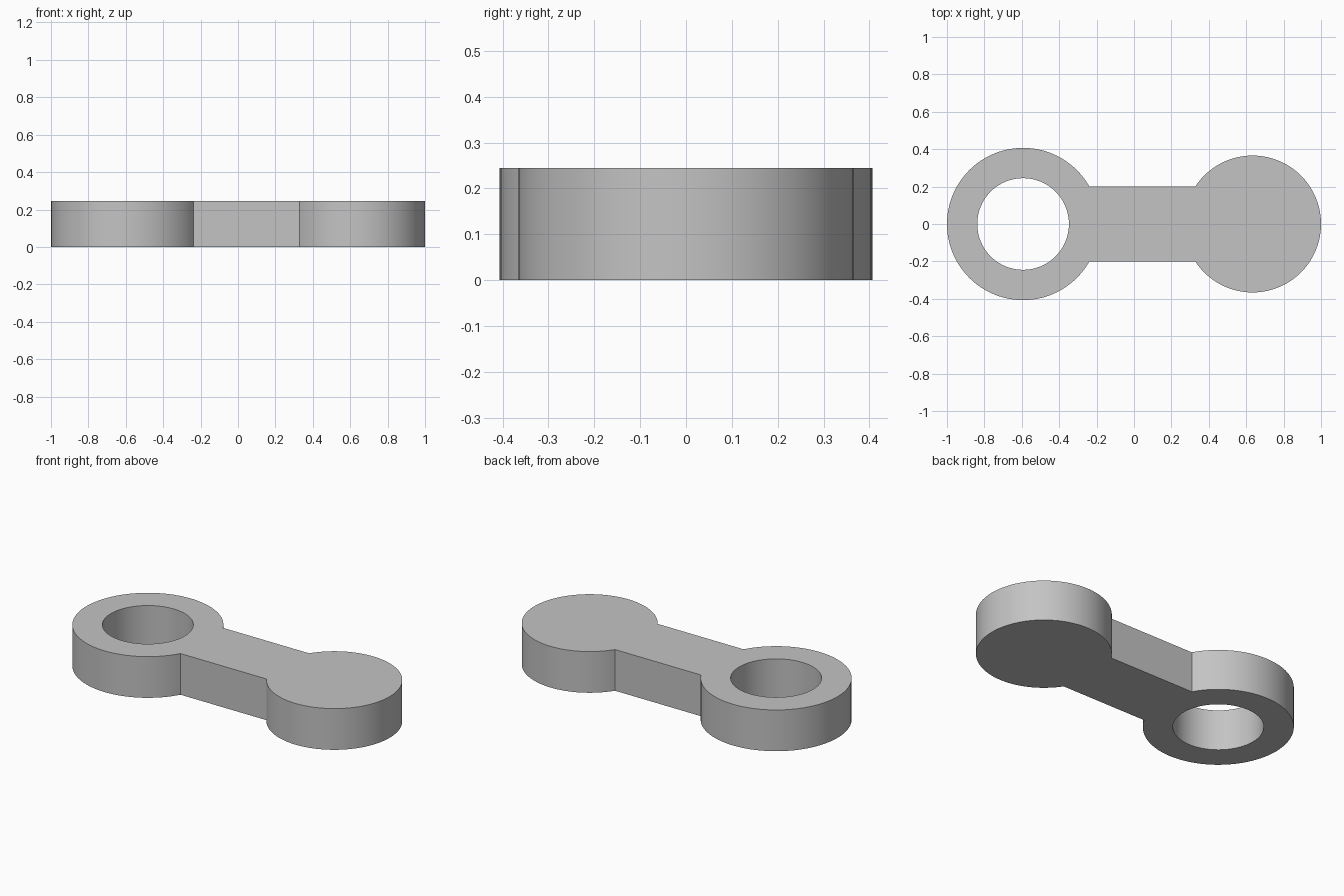
import bpy, bmesh
from math import asin, cos, sin, pi, radians

HEIGHT = 0.245
HALF_BAR = 0.2
RING_X, RING_R, HOLE_R = -0.593, 0.407, 0.245
DISC_X, DISC_R = 0.634, 0.366

if "Cube" in bpy.data.objects:
    bpy.data.objects.remove(bpy.data.objects["Cube"])

grey = bpy.data.materials.new("plain grey")
grey.use_nodes = True
colour = (0.55, 0.55, 0.55, 1)
grey.diffuse_color = colour
grey.node_tree.nodes["Principled BSDF"].inputs["Base Color"].default_value = colour


def arc(cx, radius, start, end, steps):
    """Points along an arc, both ends included."""
    angles = [start + (end - start) * i / steps for i in range(steps + 1)]
    return [(cx + radius * cos(a), radius * sin(a), 0) for a in angles]


def add_loop(bm, points):
    """Closed loop of edges."""
    verts = [bm.verts.new(p) for p in points]
    for a, b in zip(verts, verts[1:] + verts[:1]):
        bm.edges.new((a, b))


# Outline: ring end and disc end, joined by the straight sides of the bar
ring_angle = asin(HALF_BAR / RING_R)
disc_angle = asin(HALF_BAR / DISC_R)
outline = arc(RING_X, RING_R, ring_angle, 2 * pi - ring_angle, 80)
outline += arc(DISC_X, DISC_R, disc_angle - pi, pi - disc_angle, 80)
hole = arc(RING_X, HOLE_R, 0, 2 * pi, 80)[:-1]

bm = bmesh.new()
add_loop(bm, outline)
add_loop(bm, hole)
bmesh.ops.triangle_fill(bm, edges=bm.edges[:], use_beauty=True, normal=(0, 0, 1))

# Raise the profile into a solid link
raised = bmesh.ops.extrude_face_region(bm, geom=bm.faces[:], use_keep_orig=True)
top = [g for g in raised["geom"] if isinstance(g, bmesh.types.BMVert)]
bmesh.ops.translate(bm, verts=top, vec=(0, 0, HEIGHT))
bmesh.ops.recalc_face_normals(bm, faces=bm.faces[:])

mesh = bpy.data.meshes.new("link_arm")
bm.to_mesh(mesh)
bm.free()
mesh.materials.append(grey)
link = bpy.data.objects.new("link_arm", mesh)
bpy.context.collection.objects.link(link)

# Smooth round walls, sharp rims and corners
bpy.ops.object.select_all(action="DESELECT")
link.select_set(True)
bpy.context.view_layer.objects.active = link
bpy.ops.object.shade_smooth_by_angle(angle=radians(30))
